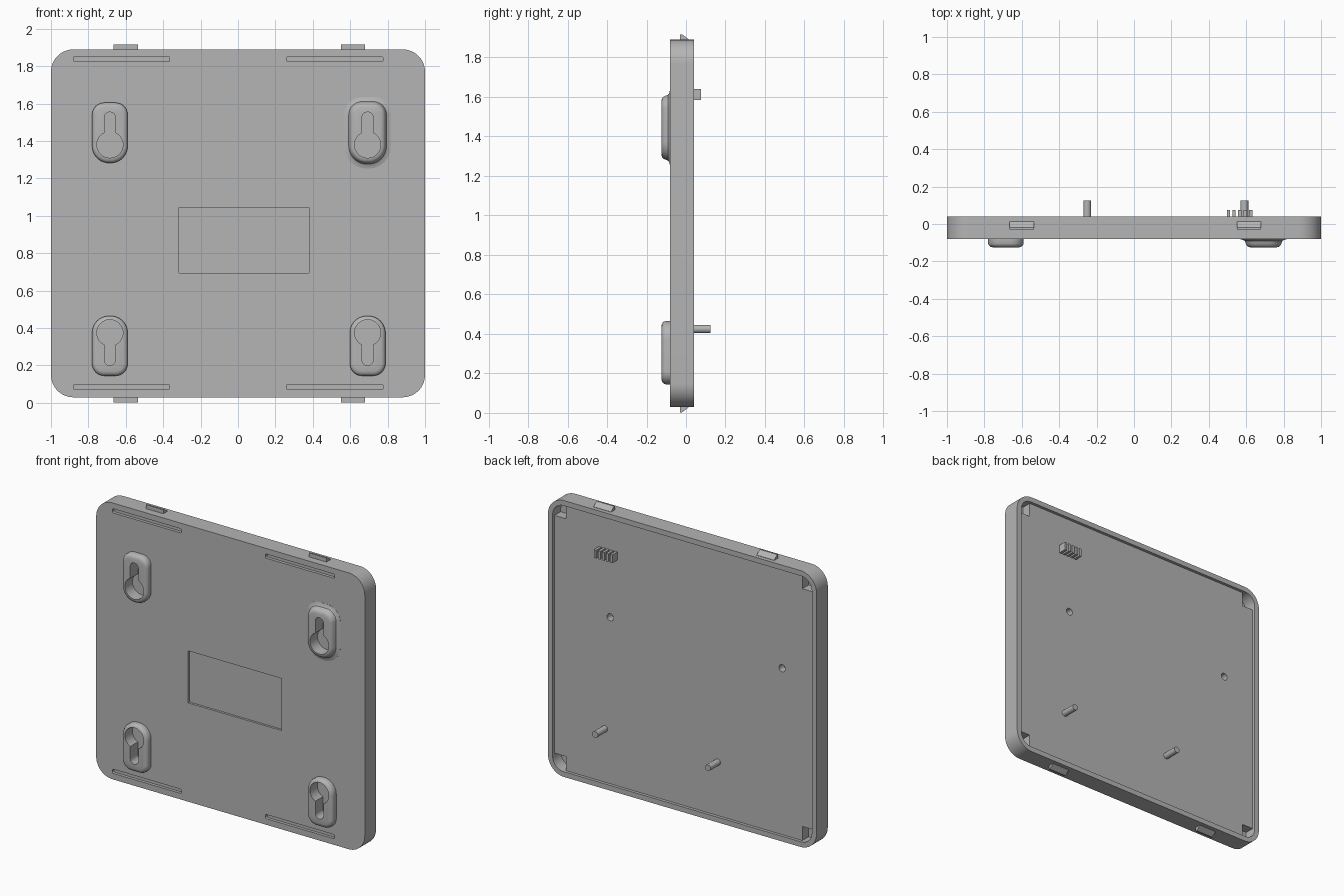
import bpy, bmesh, math

if "Cube" in bpy.data.objects:
    bpy.data.objects.remove(bpy.data.objects["Cube"])

grey = bpy.data.materials.new("grey plastic")
grey.diffuse_color = (0.46, 0.46, 0.46, 1)
grey.use_nodes = True
grey.node_tree.nodes["Principled BSDF"].inputs["Base Color"].default_value = grey.diffuse_color


def rounded(x0, x1, z0, z1, radii, n=10):
    """Rounded rectangle; radii run bottom-left, bottom-right, top-right, top-left."""
    pts = []
    corners = [(x0, z0, 1, 1), (x1, z0, -1, 1), (x1, z1, -1, -1), (x0, z1, 1, -1)]
    for k, ((x, z, sx, sz), r) in enumerate(zip(corners, radii)):
        for i in range(n + 1):
            a = math.pi + (k + i / n) * math.pi / 2
            pts.append((x + sx * r + r * math.cos(a), z + sz * r + r * math.sin(a)))
    return pts


def circle(x, z, r, n=24):
    return [(x + r * math.cos(2 * math.pi * i / n), z + r * math.sin(2 * math.pi * i / n)) for i in range(n)]


def loft(name, rings):
    """Closed solid through (y, outline) rings."""
    bm = bmesh.new()
    loops = [[bm.verts.new((x, y, z)) for x, z in pts] for y, pts in rings]
    n = len(loops[0])
    for a, b in zip(loops, loops[1:]):
        for i in range(n):
            bm.faces.new((a[i], a[(i + 1) % n], b[(i + 1) % n], b[i]))
    bm.faces.new(loops[0])
    bm.faces.new(loops[-1])
    bmesh.ops.recalc_face_normals(bm, faces=bm.faces)
    me = bpy.data.meshes.new(name)
    bm.to_mesh(me)
    bm.free()
    ob = bpy.data.objects.new(name, me)
    bpy.context.collection.objects.link(ob)
    me.materials.append(grey)
    return ob


def prism(name, pts, y0, y1):
    return loft(name, [(y0, pts), (y1, pts)])


def smooth(ob):
    bpy.ops.object.select_all(action='DESELECT')
    ob.select_set(True)
    bpy.context.view_layer.objects.active = ob
    bpy.ops.object.shade_smooth_by_angle(angle=math.radians(32))


def combine(target, tool, op):
    m = target.modifiers.new(op, 'BOOLEAN')
    m.operation, m.solver, m.object = op, 'EXACT', tool
    bpy.ops.object.select_all(action='DESELECT')
    bpy.context.view_layer.objects.active = target
    target.select_set(True)
    bpy.ops.object.modifier_apply(modifier=m.name)
    bpy.data.objects.remove(tool)


FRONT, BACK, FLOOR = -0.08, 0.04, 0.02
MID = 0.96

# Shell with shallow open back
shell = prism("shell", rounded(-1, 1, 0.03, 1.89, [0.12] * 4, 14), FRONT, BACK)
combine(shell, prism("back_recess", rounded(-0.965, 0.965, 0.065, 1.855, [0.09] * 4, 14), FLOOR, 0.2), 'DIFFERENCE')

# Deeper pockets in the four inner corners
for i, (sx, sz) in enumerate([(-1, -1), (1, -1), (1, 1), (-1, 1)]):
    xs = sorted((sx * 0.965, sx * 0.88))
    zs = sorted((MID + sz * 0.895, MID + sz * 0.80))
    radii = [0.001] * 4
    radii[i] = 0.08
    combine(shell, prism("corner_pocket", rounded(*xs, *zs, radii), -0.045, 0.2), 'DIFFERENCE')

# Keyhole mounts: raised boss, then a blind keyhole with its round end toward the middle
for x in (-0.685, 0.693):
    for top in (True, False):
        z0, z1 = (1.283, 1.605) if top else (0.145, 0.465)
        rr = [0.09, 0.09, 0.065, 0.065] if top else [0.065, 0.065, 0.09, 0.09]

        def ring(g):
            return rounded(x - 0.095 - g, x + 0.095 + g, z0 - g, z1 + g, [r + g for r in rr])
        steps = [(-0.07, 0), (-0.105, 0), (-0.114, -0.004), (-0.121, -0.012), (-0.125, -0.025)]
        if top and x > 0:   # flared skirt on one mount
            steps = [(-0.07, 0.031), (-0.081, 0.031), (-0.084, 0.017), (-0.09, 0.006)] + steps[1:]
        combine(shell, loft("boss", [(y, ring(g)) for y, g in steps]), 'UNION')

        # Keyhole outline: round head plus narrow neck
        zc, s = (1.38, 1) if top else (0.375, -1)
        a0 = math.asin(0.03 / 0.07)
        key = [(0.07 * math.sin(a0 + (2 * math.pi - 2 * a0) * i / 28),
                0.07 * math.cos(a0 + (2 * math.pi - 2 * a0) * i / 28)) for i in range(29)]
        key += [(0.03 * math.cos(math.pi - math.pi * i / 10),
                 0.145 + 0.03 * math.sin(math.pi - math.pi * i / 10)) for i in range(11)]
        key = [(x + px, zc + s * pz) for px, pz in key]
        combine(shell, prism("keyhole", key, -0.3, -0.045), 'DIFFERENCE')

# Front label recess and four long slots
combine(shell, prism("label_recess", rounded(-0.315, 0.38, 0.695, 1.045, [0.002] * 4, 2), -0.3, FRONT + 0.015), 'DIFFERENCE')
for x0, x1 in ((-0.88, -0.365), (0.26, 0.775)):
    for z in (0.085, 1.838):
        combine(shell, prism("slot", rounded(x0, x1, z - 0.014, z + 0.014, [0.008] * 4, 4), -0.3, FRONT + 0.02), 'DIFFERENCE')

# Small blind holes in the back floor
for x in (0.55, -0.73):
    combine(shell, prism("screw_hole", circle(x, 1.185, 0.024), -0.03, 0.2), 'DIFFERENCE')
smooth(shell)

# Locating pins on the back
for x in (0.59, -0.25):
    smooth(prism("locating_pin", circle(x, 0.425, 0.021), 0.01, 0.125))

# Plain raised ribs on the back floor
for i in range(5):
    x = 0.505 + i * 0.03
    prism("raised_rib", [(x - 0.009, 1.585), (x + 0.009, 1.585), (x + 0.009, 1.64), (x - 0.009, 1.64)], 0.01, 0.075)

# Wedge snap tabs on top and bottom edges
for x0, x1 in ((-0.665, -0.535), (0.55, 0.68)):
    for s in (-1, 1):
        def edge(h):
            return [(x0, MID + s * 0.92), (x1, MID + s * 0.92), (x1, MID + s * h), (x0, MID + s * h)]
        loft("snap_tab", [(-0.03, edge(0.957)), (-0.02, edge(0.957)), (0.013, edge(0.932))])
